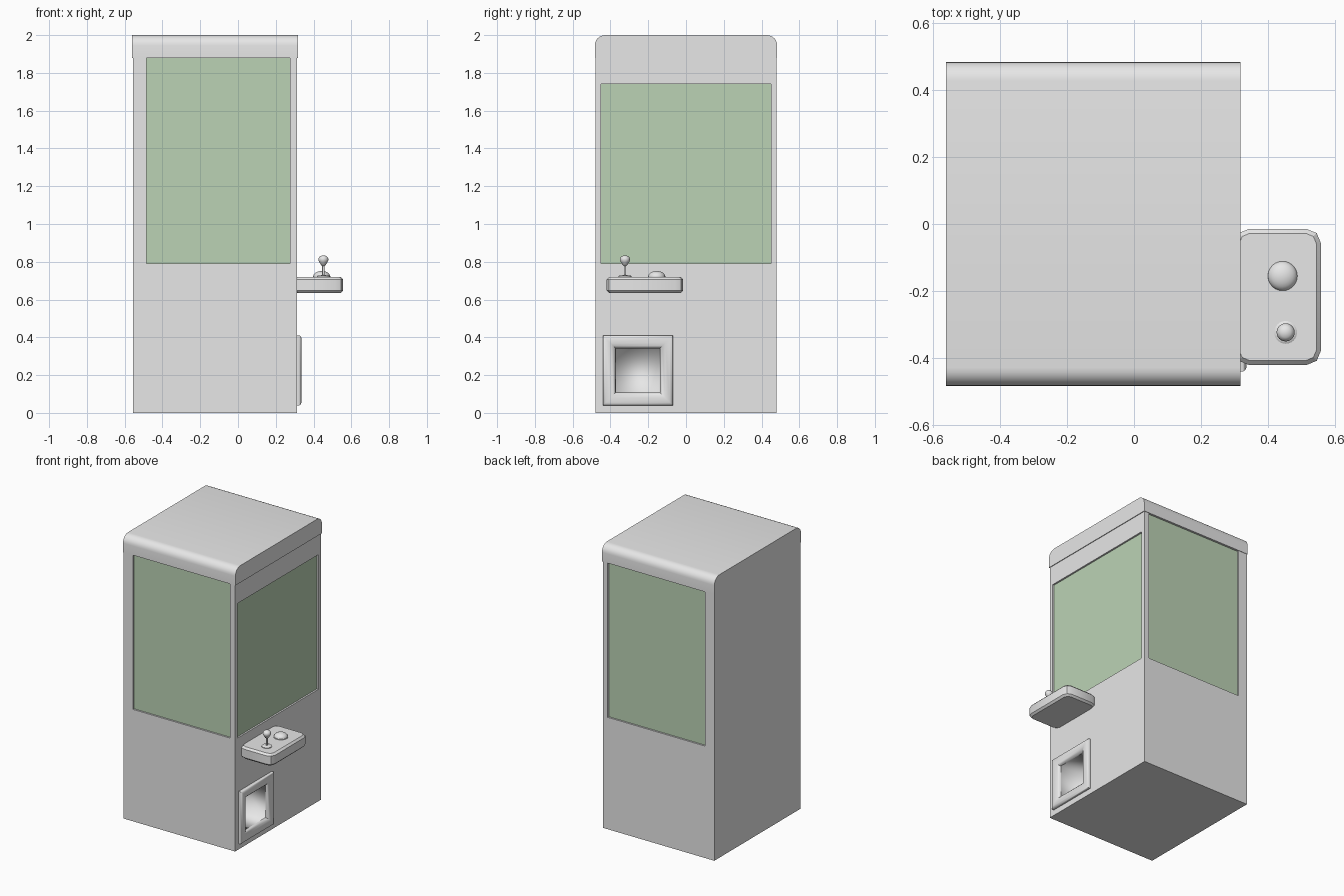
import bpy, bmesh, math
from mathutils import Vector

cube = bpy.data.objects.get("Cube")
if cube:
    bpy.data.objects.remove(cube, do_unlink=True)


def material(name, color):
    m = bpy.data.materials.new(name)
    m.use_nodes = True
    m.diffuse_color = (*color, 1)
    m.node_tree.nodes["Principled BSDF"].inputs["Base Color"].default_value = (*color, 1)
    return m


GREY = material("light grey", (0.8, 0.8, 0.8))
GLASS = material("green glass", (0.5, 0.65, 0.46))


def finish(name, bm, mat=GREY, smooth=None):
    mesh = bpy.data.meshes.new(name)
    bm.to_mesh(mesh)
    bm.free()
    mesh.materials.append(mat)
    ob = bpy.data.objects.new(name, mesh)
    bpy.context.collection.objects.link(ob)
    bpy.ops.object.select_all(action="DESELECT")
    ob.select_set(True)
    bpy.context.view_layer.objects.active = ob
    if smooth:
        bpy.ops.object.shade_smooth_by_angle(angle=math.radians(smooth))
    return ob


def box_bm(lo, hi):
    bm = bmesh.new()
    bmesh.ops.create_cube(bm, size=1)
    lo, hi = Vector(lo), Vector(hi)
    for v in bm.verts:
        v.co = (lo + hi) / 2 + v.co * (hi - lo)
    return bm


def box(name, lo, hi, mat=GREY):
    return finish(name, box_bm(lo, hi), mat)


def along(edge, axis):
    d = edge.verts[0].co - edge.verts[1].co
    return abs(d[axis]) > 0.99 * d.length


def lathe(name, profile, center, steps=24):
    # Spin a radius/height profile around a vertical axis
    bm = bmesh.new()
    verts = [bm.verts.new((r, 0, z)) for r, z in profile]
    edges = [bm.edges.new(pair) for pair in zip(verts, verts[1:])]
    bmesh.ops.spin(bm, geom=verts + edges, cent=(0, 0, 0), axis=(0, 0, 1),
                   angle=math.tau, steps=steps)
    bmesh.ops.remove_doubles(bm, verts=bm.verts, dist=0.0001)
    bmesh.ops.recalc_face_normals(bm, faces=bm.faces)
    bmesh.ops.translate(bm, verts=bm.verts, vec=center)
    return finish(name, bm, smooth=40)


BACK, FRONT, SIDE = -0.557, 0.313, 0.48
BASE, EAVES = 0.79, 1.88
HATCH_Y, HATCH_Z = -0.255, 0.225

# Lower cabinet with a cut for the prize hatch
cabinet = box("lower_cabinet", (BACK, -SIDE, 0), (FRONT, SIDE, BASE))
r = 0.125
cutter = box("hatch_cutter", (0.08, HATCH_Y - r, HATCH_Z - r), (0.5, HATCH_Y + r, HATCH_Z + r))
cutter.hide_render = True
cut = cabinet.modifiers.new("hatch", "BOOLEAN")
cut.object = cutter
cut.solver = "EXACT"
bpy.context.view_layer.objects.active = cabinet
bpy.ops.object.modifier_apply(modifier=cut.name)
bpy.data.objects.remove(cutter, do_unlink=True)


# Hatch frame and recess, lofted from square rings
def square_loft(name, rings, cap, smooth):
    bm = bmesh.new()
    loops = [[bm.verts.new((x, HATCH_Y + sy * h, HATCH_Z + sz * h))
              for sy, sz in ((-1, -1), (1, -1), (1, 1), (-1, 1))] for h, x in rings]
    for a, b in zip(loops, loops[1:]):
        for i in range(4):
            j = (i + 1) % 4
            bm.faces.new((a[i], a[j], b[j], b[i]))
    if cap:
        bm.faces.new(loops[-1])
    return finish(name, bm, smooth=smooth)


square_loft("hatch_frame", [(0.185, 0.312), (0.185, 0.325), (0.18, 0.332), (0.17, 0.336),
                            (0.145, 0.336), (0.13, 0.33), (0.12, 0.32), (0.117, 0.31)], False, 40)
square_loft("hatch_recess", [(0.117, 0.31), (0.115, 0.1)], True, 120)

# Glass enclosure, set back slightly behind its frame
box("glass_enclosure", (-0.5, -SIDE + 0.012, BASE), (FRONT - 0.012, SIDE - 0.012, EAVES), GLASS)

# Back wall, corner posts and header
box("back_wall", (BACK, -SIDE, BASE), (-0.485, SIDE, EAVES))
for side, s in (("left", 1), ("right", -1)):
    y0, y1 = sorted((s * 0.45, s * SIDE))
    box("front_post_" + side, (0.275, y0, BASE), (FRONT, y1, EAVES))
box("front_header", (0.275, -0.45, 1.74), (FRONT, 0.45, EAVES))

# Roof with two rounded long edges
bm = box_bm((-0.56, -0.483, EAVES), (0.318, 0.483, 2))
rim = [e for e in bm.edges if along(e, 0) and e.verts[0].co.z > 1.95]
bmesh.ops.bevel(bm, geom=rim, offset=0.055, segments=6, profile=0.5, affect="EDGES")
finish("roof", bm, smooth=30)

# Control shelf with chamfered corners and rims
bm = box_bm((0.3, -0.42, 0.635), (0.557, -0.015, 0.72))
bmesh.ops.bevel(bm, geom=[e for e in bm.edges if along(e, 2)], offset=0.042,
                segments=2, profile=0.5, affect="EDGES")
rim = [e for e in bm.edges if abs(e.verts[0].co.z - e.verts[1].co.z) < 0.001]
bmesh.ops.bevel(bm, geom=rim, offset=0.013, segments=1, affect="EDGES")
finish("control_shelf", bm, smooth=25)

# Push button dome
dome = [(0.047, -0.005), (0.047, 0.004)]
dome += [(0.044 * math.cos(a), 0.004 + 0.027 * math.sin(a))
         for a in (i * math.pi / 12 for i in range(7))]
lathe("push_button", dome, (0.443, -0.155, 0.72))

# Joystick: collar, stem and teardrop knob
lathe("joystick", [(0.034, -0.005), (0.034, 0.004), (0.028, 0.008), (0.006, 0.009),
                   (0.006, 0.058), (0.012, 0.062), (0.024, 0.082), (0.027, 0.092),
                   (0.024, 0.103), (0.015, 0.111), (0, 0.114)], (0.452, -0.323, 0.72))
